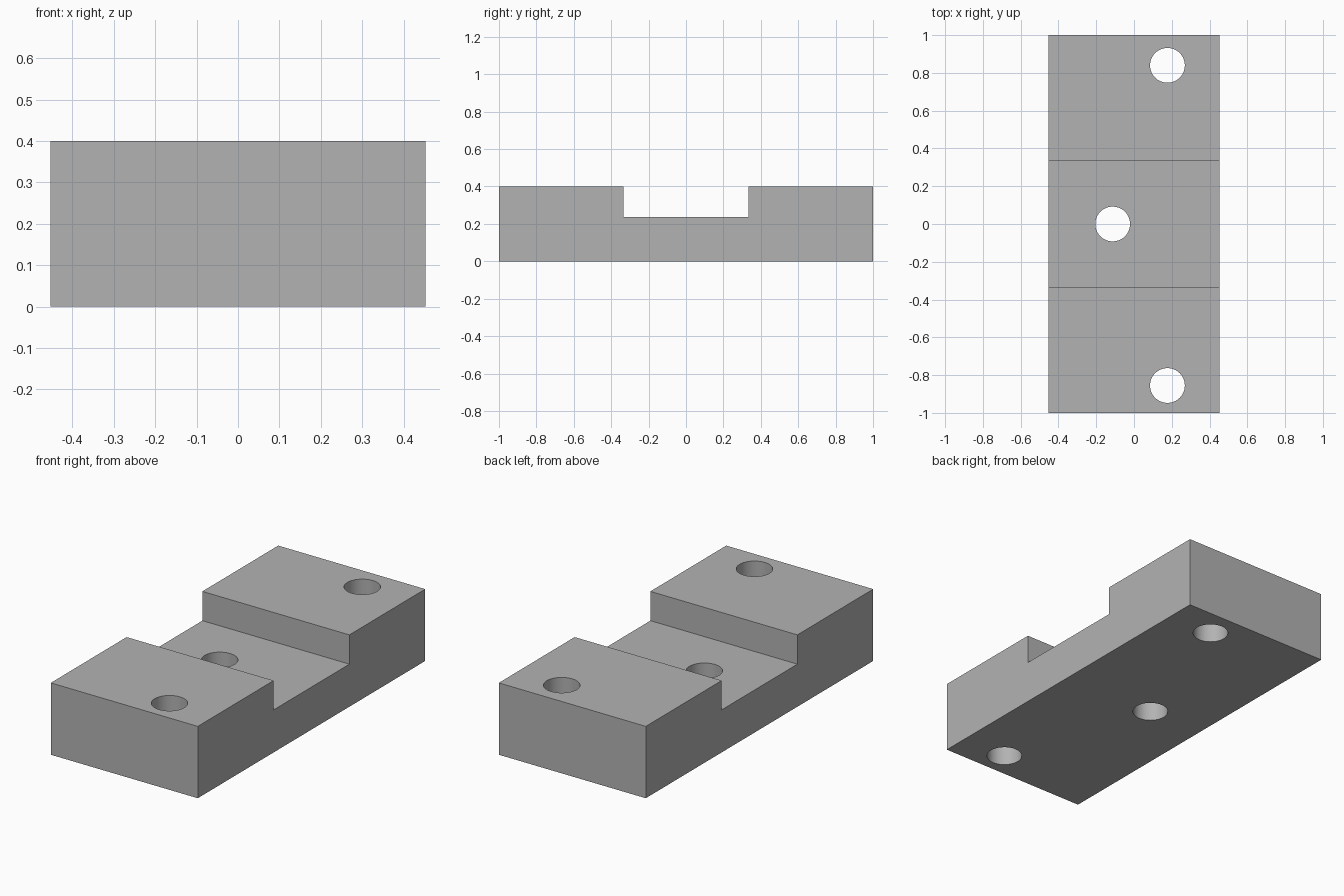
import bpy
import bmesh
import math

cube = bpy.data.objects.get("Cube")
if cube:
    bpy.data.objects.remove(cube, do_unlink=True)

WIDTH, HEIGHT, SLOT_Z, SLOT_Y = 0.905, 0.4, 0.237, 0.333
HOLES = [(0.177, 0.84), (-0.113, 0.0), (0.177, -0.855)]
RADIUS = 0.092

# Single grey material
grey = bpy.data.materials.new("grey")
grey.use_nodes = True
colour = (0.45, 0.45, 0.45, 1)
grey.diffuse_color = colour
grey.node_tree.nodes["Principled BSDF"].inputs["Base Color"].default_value = colour


def make_object(name, bm):
    bmesh.ops.recalc_face_normals(bm, faces=bm.faces)
    mesh = bpy.data.meshes.new(name)
    bm.to_mesh(mesh)
    bm.free()
    mesh.materials.append(grey)
    obj = bpy.data.objects.new(name, mesh)
    bpy.context.collection.objects.link(obj)
    return obj


# Slotted block: side profile extruded across the width
half_profile = [(1, 0), (1, HEIGHT), (SLOT_Y, HEIGHT), (SLOT_Y, SLOT_Z)]
profile = half_profile + [(-y, z) for y, z in reversed(half_profile)]
bm = bmesh.new()
face = bm.faces.new([bm.verts.new((-WIDTH / 2, y, z)) for y, z in profile])
side = bmesh.ops.extrude_face_region(bm, geom=[face])["geom"]
bmesh.ops.translate(bm, vec=(WIDTH, 0, 0),
                    verts=[v for v in side if isinstance(v, bmesh.types.BMVert)])
block = make_object("slotted_block", bm)

# Hole cutters, hidden
bm = bmesh.new()
for x, y in HOLES:
    ring = bmesh.ops.create_cone(bm, cap_ends=True, segments=64, radius1=RADIUS,
                                 radius2=RADIUS, depth=1)["verts"]
    bmesh.ops.translate(bm, vec=(x, y, HEIGHT / 2), verts=ring)
cutter = make_object("hole_cutter", bm)
cutter.hide_render = True
cutter.hide_viewport = True

# Bolt holes through the block
cut = block.modifiers.new("bolt_holes", "BOOLEAN")
cut.operation = "DIFFERENCE"
cut.solver = "EXACT"
cut.object = cutter
bpy.context.view_layer.objects.active = block
block.select_set(True)
bpy.ops.object.modifier_apply(modifier=cut.name)
bpy.data.objects.remove(cutter, do_unlink=True)
bpy.ops.object.shade_smooth_by_angle(angle=math.radians(30))
